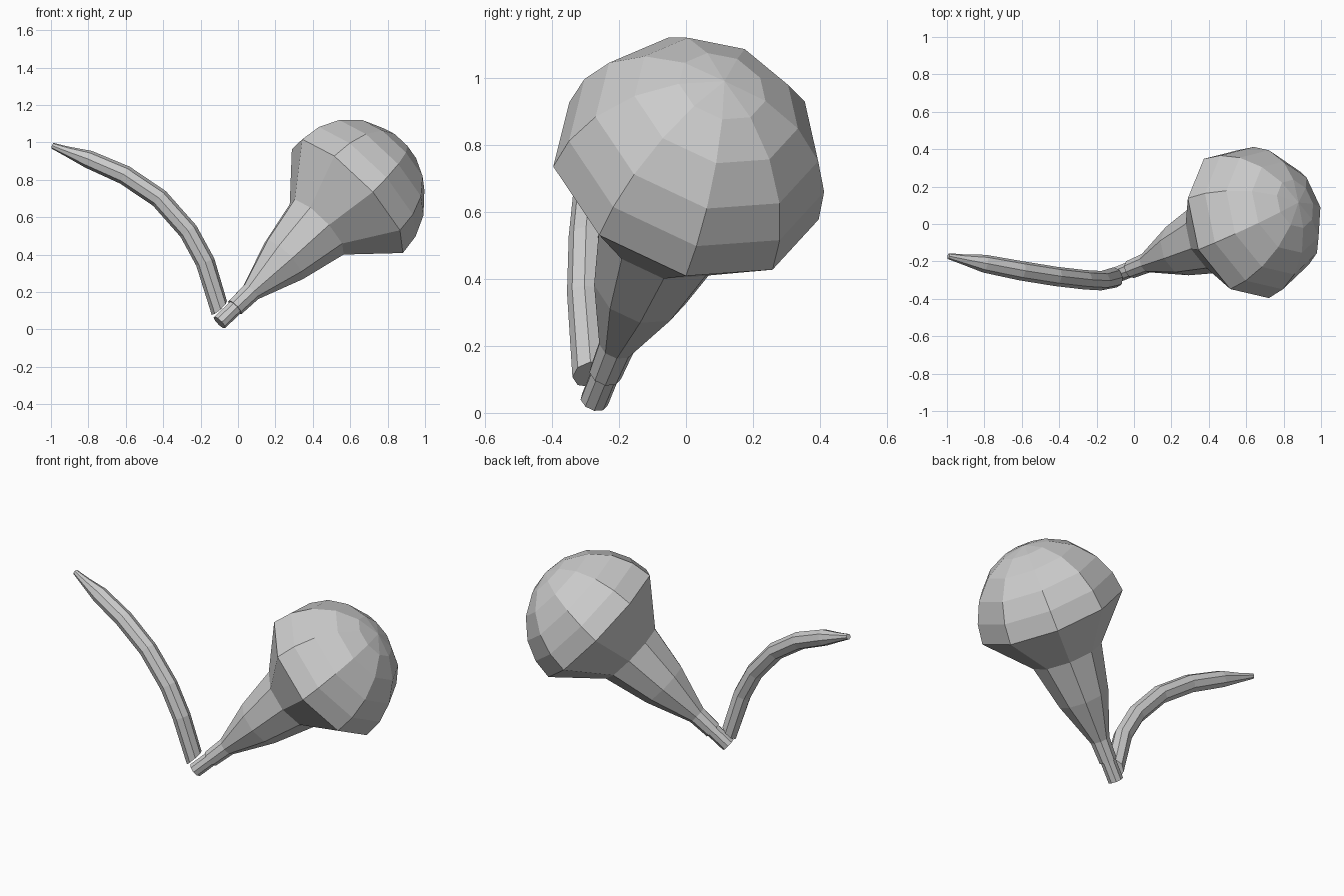
import bpy, bmesh, math
from mathutils import Vector

if "Cube" in bpy.data.objects:
    bpy.data.objects.remove(bpy.data.objects["Cube"])


def loft(name, rings, sides, tip=None):
    """rings: list of (centre, u, v, radius); optional pointed end at tip."""
    bm = bmesh.new()
    loops = []
    for c, u, v, r in rings:
        angles = [2 * math.pi * i / sides for i in range(sides)]
        loops.append([bm.verts.new(c + r * (math.cos(a) * u + math.sin(a) * v)) for a in angles])
    for a, b in zip(loops, loops[1:]):
        for i in range(sides):
            j = (i + 1) % sides
            bm.faces.new((a[i], a[j], b[j], b[i]))
    bm.faces.new(loops[0][::-1])
    if tip is None:
        bm.faces.new(loops[-1])
    else:
        t = bm.verts.new(tip)
        for i in range(sides):
            bm.faces.new((loops[-1][i], loops[-1][(i + 1) % sides], t))
    bmesh.ops.recalc_face_normals(bm, faces=bm.faces)
    mesh = bpy.data.meshes.new(name)
    bm.to_mesh(mesh)
    bm.free()
    ob = bpy.data.objects.new(name, mesh)
    bpy.context.collection.objects.link(ob)
    return ob


# Shared axis of the bulb and its stem, nine sided
axis = Vector((0.69, 0.274, 0.672)).normalized()
u = Vector((0.7, 0, -0.714))
u = (u - axis * u.dot(axis)).normalized()
v = axis.cross(u)
if v.y > 0:
    v = -v
centre = Vector((0.59, 0, 0.708))
R = 0.418

# Bulb: collar, flaring neck, then a dome
profile = [(-0.88, 0.05), (-0.755, 0.055), (-0.5, 0.145), (-0.242, 0.203), (0, R)]
profile += [(R * math.sin(math.radians(t)), R * math.cos(math.radians(t))) for t in (16, 33, 52, 71)]
loft("bulb", [(centre + axis * s, u, v, r) for s, r in profile], 9, centre + axis * 0.42)

# Stem plugged into the collar
loft("bulb_stem", [(centre + axis * s, u, v, 0.043) for s in (-1.0, -0.78)], 9)

# Curved tapering stalk: x, y, z, radius
path = [(-0.10, -0.285, 0.115, 0.055), (-0.175, -0.303, 0.36, 0.052),
        (-0.265, -0.298, 0.525, 0.052), (-0.42, -0.28, 0.70, 0.052),
        (-0.605, -0.25, 0.825, 0.052), (-0.80, -0.212, 0.91, 0.048),
        (-0.91, -0.19, 0.95, 0.028), (-0.992, -0.172, 0.982, 0.016)]
pts = [Vector(p[:3]) for p in path]
rings = []
for i, p in enumerate(pts):
    t = (pts[min(i + 1, len(pts) - 1)] - pts[max(i - 1, 0)]).normalized()
    if i == 0:
        t = Vector((-0.66, -0.2, 0.72)).normalized()
    a = Vector((0, -1, 0))
    a = (a - t * a.dot(t)).normalized()
    rings.append((p, a, t.cross(a), path[i][3]))
loft("curved_stalk", rings, 8)
